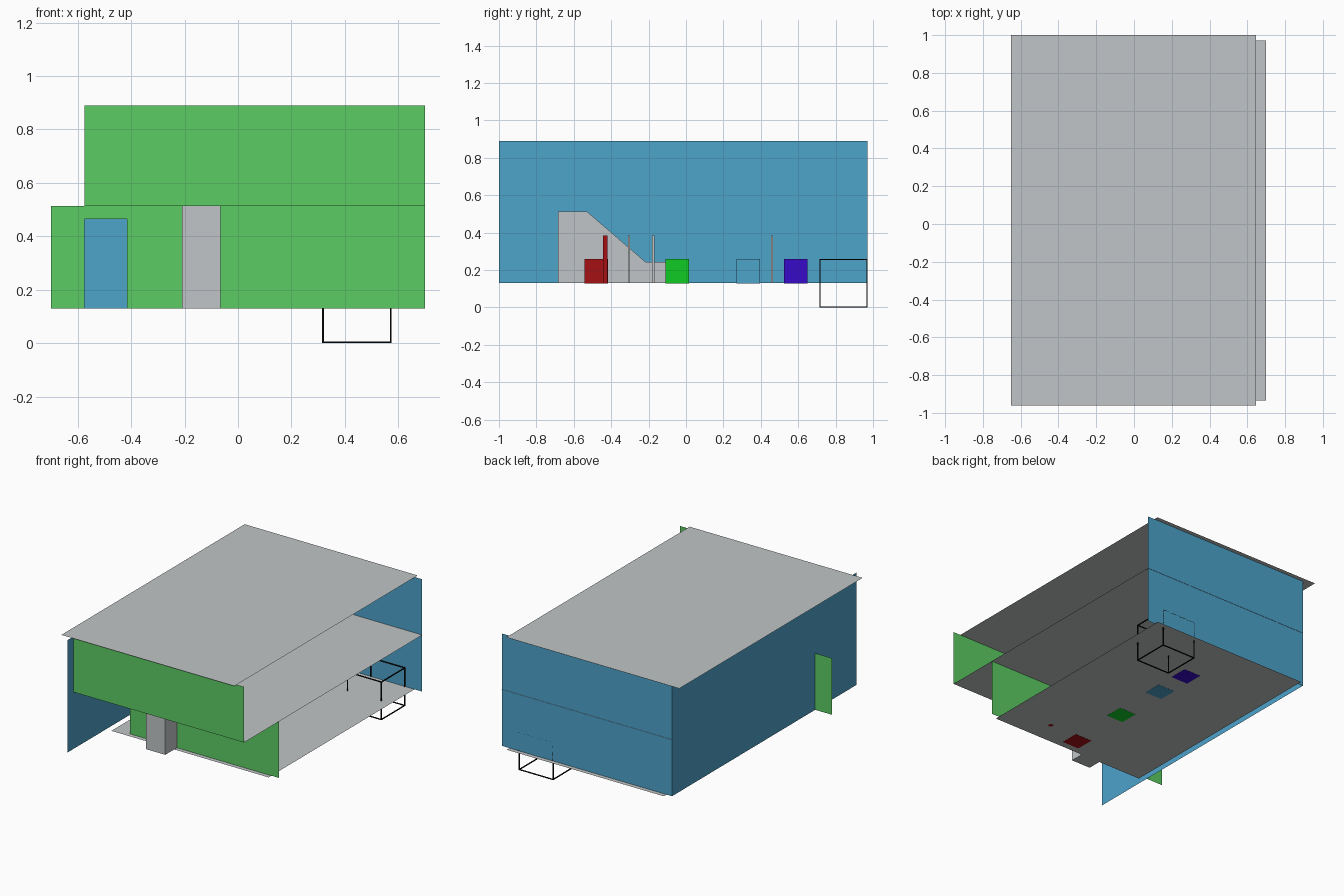
import bpy

if "Cube" in bpy.data.objects:
    bpy.data.objects.remove(bpy.data.objects["Cube"])


def material(name, rgb):
    m = bpy.data.materials.new(name)
    m.diffuse_color = (*rgb, 1)
    m.use_nodes = True
    m.node_tree.nodes["Principled BSDF"].inputs["Base Color"].default_value = m.diffuse_color
    return m


BLUE = material("wall blue", (0.074, 0.366, 0.591))
GREEN = material("panel green", (0.107, 0.604, 0.125))
GREY = material("slab grey", (0.533, 0.558, 0.571))
RED = material("red", (0.376, 0.005, 0.007))
BRIGHT = material("bright green", (0.005, 0.597, 0.018))
PURPLE = material("purple", (0.038, 0.003, 0.578))
BLACK = material("black", (0.003, 0.003, 0.003))


def make(name, verts, faces, mat):
    me = bpy.data.meshes.new(name)
    me.from_pydata(verts, [], faces)
    me.materials.append(mat)
    ob = bpy.data.objects.new(name, me)
    bpy.context.collection.objects.link(ob)
    return ob


def slab(name, x0, x1, y0, y1, z, mat):
    """Thin horizontal sheet."""
    make(name, [(x0, y0, z), (x1, y0, z), (x1, y1, z), (x0, y1, z)], [(0, 1, 2, 3)], mat)


def panel(name, y, outline, mat):
    """Thin upright sheet facing the front, from an x-z outline."""
    make(name, [(x, y, z) for x, z in outline], [tuple(range(len(outline)))], mat)


def extrude_x(name, x0, x1, outline, mat):
    """Solid from a y-z outline, extruded along x."""
    n = len(outline)
    verts = [(x, y, z) for x in (x0, x1) for y, z in outline]
    faces = [tuple(reversed(range(n))), tuple(range(n, 2 * n))]
    faces += [(i, (i + 1) % n, n + (i + 1) % n, n + i) for i in range(n)]
    return make(name, verts, faces, mat)


def box(name, x0, x1, y0, y1, z0, z1, mat):
    return extrude_x(name, x0, x1, [(y0, z0), (y1, z0), (y1, z1), (y0, z1)], mat)


G, F, R = 0.13, 0.513, 0.89   # ground, upper floor and roof heights

# Horizontal sheets
slab("ground_floor", -0.535, 0.642, -0.59, 1.0, G, GREY)
slab("upper_floor", -0.575, 0.70, -0.935, 0.972, F, GREY)
slab("roof", -0.65, 0.645, -0.96, 1.0, R, GREY)

# Walls: left, back, upper front, lower front with its door opening
make("left_wall", [(-0.575, -1, G), (-0.575, -1, R), (-0.575, 0.97, R), (-0.575, 0.97, G)],
     [(0, 1, 2, 3)], BLUE)
panel("back_wall", 0.97, [(0.70, G), (-0.575, G), (-0.575, R), (0.70, R)], BLUE)
panel("upper_front_wall", -0.935, [(-0.575, F), (0.70, F), (0.70, R), (-0.575, R)], GREEN)
panel("lower_front_wall", -0.56,
      [(-0.70, G), (-0.575, G), (-0.575, 0.465), (-0.415, 0.465),
       (-0.415, G), (0.70, G), (0.70, F), (-0.70, F)], GREEN)

# Staircase with two landings
extrude_x("stair", -0.21, -0.065,
          [(-0.685, G), (-0.07, G), (-0.07, 0.242), (-0.215, 0.242), (-0.53, F), (-0.685, F)], GREY)

# Furniture blocks, pushed a hair through the floor so their bases show
for name, y, mat in (("red_block", -0.48, RED), ("green_block", -0.047, BRIGHT),
                     ("blue_block", 0.333, BLUE), ("purple_block", 0.587, PURPLE)):
    box(name, 0.002, 0.129, y - 0.0635, y + 0.0635, G - 0.001, 0.258, mat)

# Posts
box("red_post", 0.309, 0.335, -0.445, -0.419, G - 0.001, 0.385, RED)
for i, y in enumerate((-0.305, -0.175, 0.46)):
    box(f"grey_post_{i + 1}", 0.059, 0.071, y - 0.006, y + 0.006, G, 0.385, GREY)

# Black wire frame crossing the ground floor: twelve bars
lo, hi, t = (0.318, 0.717, 0.003), (0.571, 0.967, 0.257), 0.003
for axis in range(3):
    u, v = [a for a in range(3) if a != axis]
    for cu in (lo[u], hi[u]):
        for cv in (lo[v], hi[v]):
            r = [None] * 3
            r[axis] = (lo[axis] - t, hi[axis] + t)
            r[u] = (cu - t, cu + t)
            r[v] = (cv - t, cv + t)
            box("frame_bar", *r[0], *r[1], *r[2], BLACK)
